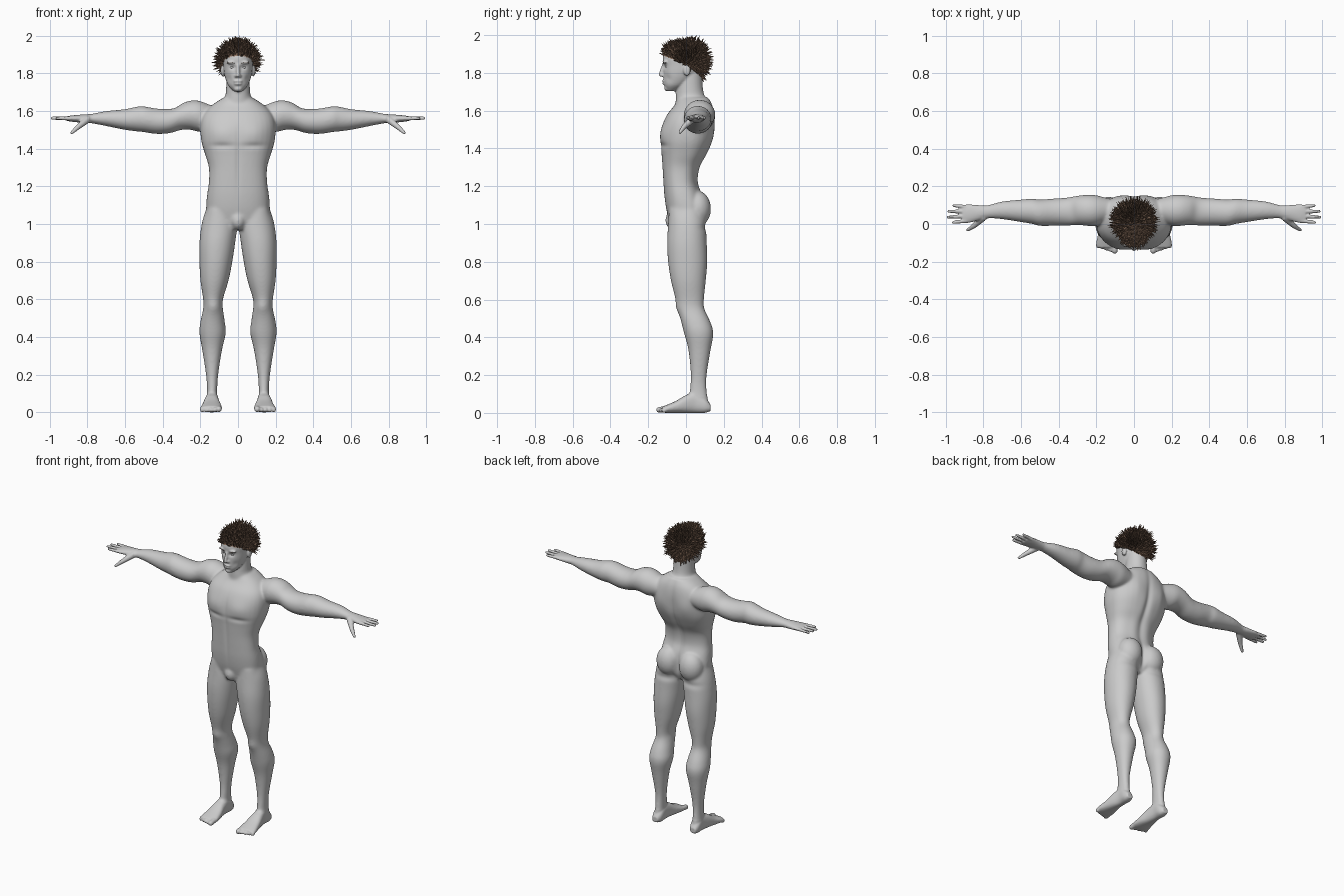
import bpy, bmesh, math, random
from mathutils import Vector, Matrix
from mathutils.bvhtree import BVHTree

random.seed(4)
if "Cube" in bpy.data.objects:
    bpy.data.objects.remove(bpy.data.objects["Cube"])

SCALE = 0.01  # parts are laid out in hundredths of a unit


def material(name, color):
    mat = bpy.data.materials.new(name)
    mat.use_nodes = True
    mat.diffuse_color = (*color, 1)
    mat.node_tree.nodes["Principled BSDF"].inputs["Base Color"].default_value = (*color, 1)
    return mat


skin = material("grey skin", (0.6, 0.6, 0.6))
brown = material("brown hair", (0.17, 0.105, 0.07))
tan = material("tan scalp", (0.3, 0.19, 0.13))


def make_object(name, bm, *mats):
    mesh = bpy.data.meshes.new(name)
    bm.to_mesh(mesh)
    for mat in mats:
        mesh.materials.append(mat)
    obj = bpy.data.objects.new(name, mesh)
    bpy.context.collection.objects.link(obj)
    return obj


def smooth_rows(rows, steps=4):
    """Catmull-Rom interpolation between the given cross-sections."""
    out = []
    for i in range(len(rows) - 1):
        a, b, c, d = rows[max(i - 1, 0)], rows[i], rows[i + 1], rows[min(i + 2, len(rows) - 1)]
        for k in range(steps):
            t = k / steps
            out.append([q + t / 2 * (r - p + t * (2 * p - 5 * q + 4 * r - s + t * (3 * (q - r) + s - p)))
                        for p, q, r, s in zip(a, b, c, d)])
    return out + [rows[-1]]


def loft(bm, axis, rows, power=2.0, sides=32):
    """Skin rounded sections; a row is position, then low and high on the other two axes."""
    rings = []
    for pos, a0, a1, b0, b1 in smooth_rows(rows):
        ring = []
        for k in range(sides):
            ang = math.tau * k / sides
            c, s = math.cos(ang), math.sin(ang)
            u = math.copysign(abs(c) ** (2 / power), c)
            w = math.copysign(abs(s) ** (2 / power), s)
            co = [(a0 + a1 + u * (a1 - a0)) / 2, (b0 + b1 + w * (b1 - b0)) / 2]
            co.insert(axis, pos)
            ring.append(bm.verts.new(co))
        rings.append(ring)
    for low, high in zip(rings, rings[1:]):
        for k in range(sides):
            j = (k + 1) % sides
            bm.faces.new((low[k], low[j], high[j], high[k]))
    bm.faces.new(rings[0][::-1])
    bm.faces.new(rings[-1])


def blob(bm, center, radii):
    bmesh.ops.create_uvsphere(bm, u_segments=20, v_segments=12, radius=1,
                              matrix=Matrix.Translation(center) @ Matrix.Diagonal((*radii, 1)))


def taper(bm, p, q, r0, r1, sides=12, round_end=True):
    p, q = Vector(p), Vector(q)
    d = q - p
    spin = d.to_track_quat('Z', 'Y').to_matrix().to_4x4()
    bmesh.ops.create_cone(bm, cap_ends=True, segments=sides, radius1=r0, radius2=r1,
                          depth=d.length, matrix=Matrix.Translation((p + q) / 2) @ spin)
    if round_end:
        blob(bm, p, (r0,) * 3)
        blob(bm, q, (r1,) * 3)


base = bmesh.new()

# Torso: height, half width, front, back
torso = [(97, 5, -8, 6), (102, 16, -9, 9), (108, 17, -10.5, 10.5), (115, 16.5, -11.5, 8.5),
         (122, 15.5, -12, 6), (130, 15.5, -12.5, 7), (137, 17.5, -13, 11), (144, 19.5, -13.5, 14),
         (152, 20, -12.5, 15), (158, 18.5, -10, 15), (163, 14, -6, 14), (167, 8, -4, 12)]
loft(base, 2, [(z, -w, w, f, b) for z, w, f, b in torso], 2.4)
blob(base, (0, -7, 102), (4, 4, 5))
blob(base, (8.3, 6, 108), (8, 7.3, 9.5))

# Neck and head
neck = [(158, 10, -6, 13), (164, 8.5, -5.5, 12), (168, 6.8, -5.5, 10), (172, 6.3, -5, 9), (180, 6, -4, 8.5)]
head = [(170.3, 2, -10, -6), (173, 4.8, -11.3, -1), (176, 6.3, -11.8, 3), (180, 7.4, -12, 7),
        (184, 7.8, -12, 8.5), (188, 8, -12.3, 9), (192, 7.3, -11, 8.3), (195, 5, -8, 6), (196.5, 2, -4, 2.5)]
for part, power in ((neck, 2), (head, 2.2)):
    loft(base, 2, [(z, -w, w, f, b) for z, w, f, b in part], power)
taper(base, (0, -11.8, 184.5), (0, -13.4, 179), 0.9, 1.1)
blob(base, (1.1, -12.3, 178.6), (0.9, 1, 0.8))
blob(base, (0, -11.8, 175.8), (2.3, 1, 0.6))
blob(base, (0, -11.6, 174.5), (2, 1, 0.7))
blob(base, (0, -10, 171.8), (2.3, 1.6, 1.5))
blob(base, (3.2, -10.9, 185.8), (3, 1.5, 0.9))
blob(base, (8.2, 0.5, 181.5), (1.1, 2, 3.2))

# Leg: height, inner, outer, front, back
loft(base, 2, [(108, 3, 17, -9, 9), (100, 0.5, 19.3, -9.5, 10.5), (90, 1.5, 20.5, -10, 11),
               (80, 3, 20.5, -9.5, 11.3), (70, 5, 20, -8, 10.5), (60, 8, 18.5, -5.5, 9.5),
               (55, 8, 18.5, -4.5, 9.8), (48, 7, 20, -2.5, 13), (42, 6.5, 20.5, -1, 14.5),
               (33, 8.5, 19, 1.3, 13), (20, 10.5, 17, 2.5, 11), (12, 11, 16.5, 2, 11), (4, 11, 17, 2, 12)], 2.1)

# Foot and toes
loft(base, 1, [(13, 12, 16, 1, 4.5), (10, 10.5, 17, 0, 8), (5, 10.5, 17, 0, 11), (0, 10, 18, 0, 9.5),
               (-5, 9, 19, 0, 6.5), (-10, 8.5, 20, 0, 4.3), (-12.5, 9, 19.5, 0.2, 3.3)], 2.4)
for i in range(5):
    x, r = 10.2 + 2.2 * i, 1.25 if i else 1.6
    taper(base, (x, -11, r + 0.5), (x, -14.2 + 0.65 * i, r), r, r)

# Arm and palm: distance out, front, back, bottom, top
loft(base, 0, [(12, 2, 13, 151, 162), (20, -1, 15.3, 149, 165.3), (25, -1, 15.5, 150, 165.6),
               (30, -0.5, 15, 150, 164), (36, -1, 14, 148.3, 161.3), (43, -1, 13.5, 147.8, 161.3),
               (50, -1, 13, 148.8, 162.5), (54, 0, 13.5, 149.2, 162.3), (60, 1, 13, 150, 161),
               (70, 2.5, 12, 152, 160), (78, 3, 10, 153.5, 158.5), (82, 2, 10, 153.7, 158.2),
               (88, 0.5, 10.5, 154.3, 157.7), (91, 0.5, 10, 154.8, 157.2)])

# Fingers and thumb
for y, tip_x, tip_y in ((1.7, 96, 0.8), (4.2, 98.8, 3.6), (6.7, 98.4, 6.7), (9.1, 95.7, 9.8)):
    taper(base, (89, y, 156), (tip_x, tip_y, 156.2), 1.15, 0.85)
taper(base, (80, 3.5, 155.5), (85, -1, 151.5), 2, 1.4)
taper(base, (85, -1, 151.5), (88.3, -3.2, 148.5), 1.4, 0.9)

# Mirror and fuse all parts into one skin
fused = make_object("body", base, skin, tan)
fused.modifiers.new("both sides", 'MIRROR').use_mirror_merge = False
remesh = fused.modifiers.new("fuse", 'REMESH')
remesh.mode = 'VOXEL'
remesh.voxel_size = 0.52
evaluated = fused.evaluated_get(bpy.context.evaluated_depsgraph_get())
body = bmesh.new()
body.from_mesh(evaluated.to_mesh())
fused.modifiers.clear()


def relax(verts, times):
    for _ in range(times):
        bmesh.ops.smooth_vert(body, verts=verts, factor=0.5, use_axis_x=True, use_axis_y=True, use_axis_z=True)


relax(body.verts[:], 2)
relax([v for v in body.verts if abs(v.co.x) < 79 and 9 < v.co.z < 170], 14)

# Muscle and face modelling: centre, reach, height along the normal
brushes = [((0, 13, 138), (2, 9, 22), -1.1), ((0, 12, 107), (1.6, 7, 7), -2.2),
           ((9, -13, 148), (7, 5, 5), 0.9), ((9, -14, 141.5), (7, 5, 1.6), -0.7),
           ((0, -13, 133), (1.3, 5, 18), -0.5), ((9, 15, 150), (5, 5, 6), 0.8),
           ((5, 8, 124), (3, 4, 10), 0.6), ((13, -5, 56), (3, 4, 3.5), 0.6),
           ((9, 10, 98), (8, 4, 2), -0.6), ((18, -6, 108), (2, 5, 4), -0.4),
           ((3.1, -12, 183.2), (1.7, 2, 1.1), -0.9), ((0, -13, 175.1), (2.4, 2, 0.4), -0.3),
           ((5, -10, 177), (1.6, 3, 2), -0.4), ((33, 6, 162), (3, 6, 4), -0.5)]
body.normal_update()
for v in body.verts:
    x, y, z = abs(v.co.x), v.co.y, v.co.z
    push = 0
    for (cx, cy, cz), (rx, ry, rz), height in brushes:
        d = ((x - cx) / rx) ** 2 + ((y - cy) / ry) ** 2 + ((z - cz) / rz) ** 2
        if d < 6:
            push += height * math.exp(-d)
    v.co += v.normal * push
    v.co.z = max(v.co.z, 0)


def in_hairline(p):
    return p.z > 176 and p.z > 184.5 - 0.4 * p.y - 0.6 * max(p.y - 2, 0)


for f in body.faces:
    c = f.calc_center_median()
    f.smooth = True
    f.material_index = int(in_hairline(c) and abs(c.x) < 8.2)
tree = BVHTree.FromBMesh(body)

# Spiky hair: tapered tufts reaching from the scalp to a rounded dome
hair = bmesh.new()
crown = Vector((0, 1.5, 186.5))
count = 1000
for i in range(count):
    h = 1 - 1.8 * (i + 0.5) / count
    ang = i * math.pi * (3 - math.sqrt(5))
    ray = Vector((math.cos(ang) * math.sqrt(1 - h * h), math.sin(ang) * math.sqrt(1 - h * h), h))
    root = tree.ray_cast(crown, ray)[0]
    if root is None or not in_hairline(root):
        continue
    length = max(13.4 * random.uniform(0.86, 1.03) - (root - crown).length, 1.8)
    jitter = Vector([random.uniform(-0.9, 0.9) for _ in range(3)])
    tip = root + ray * length + jitter
    tip.z = min(tip.z + (1.2 if root.y < -6 else 0), 200)
    taper(hair, root - ray * 0.4, tip, 0.85, 0.04, 5, False)

# Eyebrows: short fine tufts along the brow ridge
brows = bmesh.new()
for side in (-1, 1):
    for i in range(9):
        x = 1.6 + 0.5 * i
        spot = tree.ray_cast(Vector((side * x, -30, 185.2 + 0.5 * math.sin(i / 3))), Vector((0, 1, 0)))[0]
        if spot:
            taper(brows, spot, spot + Vector((side * 0.7, -0.15, 0.2)), 0.14, 0.03, 5, False)

# Eyes set into the sockets
eyes = bmesh.new()
for side in (-1, 1):
    spot = tree.ray_cast(Vector((side * 3.1, -30, 183.2)), Vector((0, 1, 0)))[0]
    blob(eyes, spot + Vector((0, 0.75, 0)), (1.3, 1.1, 0.75))

for bm in (body, hair, brows, eyes):
    bmesh.ops.scale(bm, vec=(SCALE,) * 3, verts=bm.verts)
for f in eyes.faces:
    f.smooth = True
body.to_mesh(fused.data)
make_object("spiky_hair", hair, brown)
make_object("eyebrows", brows, brown)
make_object("eyes", eyes, skin)
